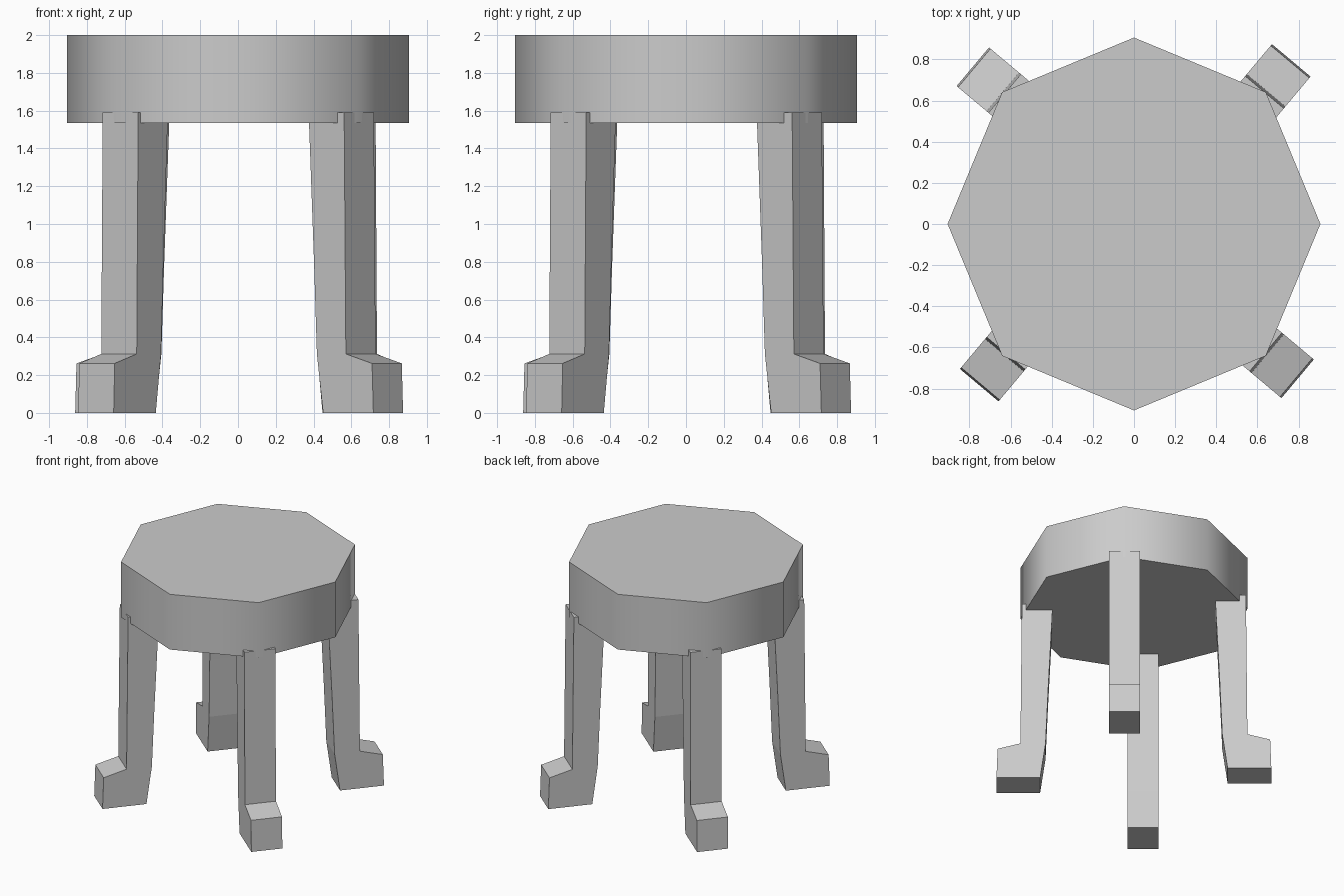
import bpy, bmesh
from math import radians
from mathutils import Matrix

if "Cube" in bpy.data.objects:
    bpy.data.objects.remove(bpy.data.objects["Cube"])

# Seat: thick octagonal slab with corners on the axes, softly shaded rim
bpy.ops.mesh.primitive_cylinder_add(vertices=8, radius=0.906, depth=0.465,
                                    location=(0, 0, 1.7675))
seat = bpy.context.object
seat.name = "seat"
bpy.ops.object.shade_smooth_by_angle(angle=radians(50))

# Leg side profile: (distance outwards, height), with a foot stepping out
PROFILE = [(0.745, 0), (1.092, 0), (1.083, 0.262), (0.902, 0.312),
           (0.890, 1.59), (0.645, 1.59), (0.682, 0.80), (0.702, 0.312)]
SIDE_MIN, SIDE_MAX = -0.196, 0.049


def make_leg(name, angle):
    bm = bmesh.new()
    face = bm.faces.new([bm.verts.new((d, SIDE_MIN, z)) for d, z in PROFILE])
    ext = bmesh.ops.extrude_face_region(bm, geom=[face], use_keep_orig=True)
    moved = [g for g in ext["geom"] if isinstance(g, bmesh.types.BMVert)]
    bmesh.ops.translate(bm, verts=moved, vec=(0, SIDE_MAX - SIDE_MIN, 0))
    bmesh.ops.recalc_face_normals(bm, faces=bm.faces)
    bm.transform(Matrix.Translation((0.006, 0.006, 0))
                 @ Matrix.Rotation(radians(angle), 4, 'Z'))
    mesh = bpy.data.meshes.new(name)
    bm.to_mesh(mesh)
    bm.free()
    bpy.context.collection.objects.link(bpy.data.objects.new(name, mesh))


# Four legs, turned slightly off the diagonals
for i, name in enumerate(["back_right_leg", "back_left_leg",
                          "front_left_leg", "front_right_leg"]):
    make_leg(name, 50 + 90 * i)
